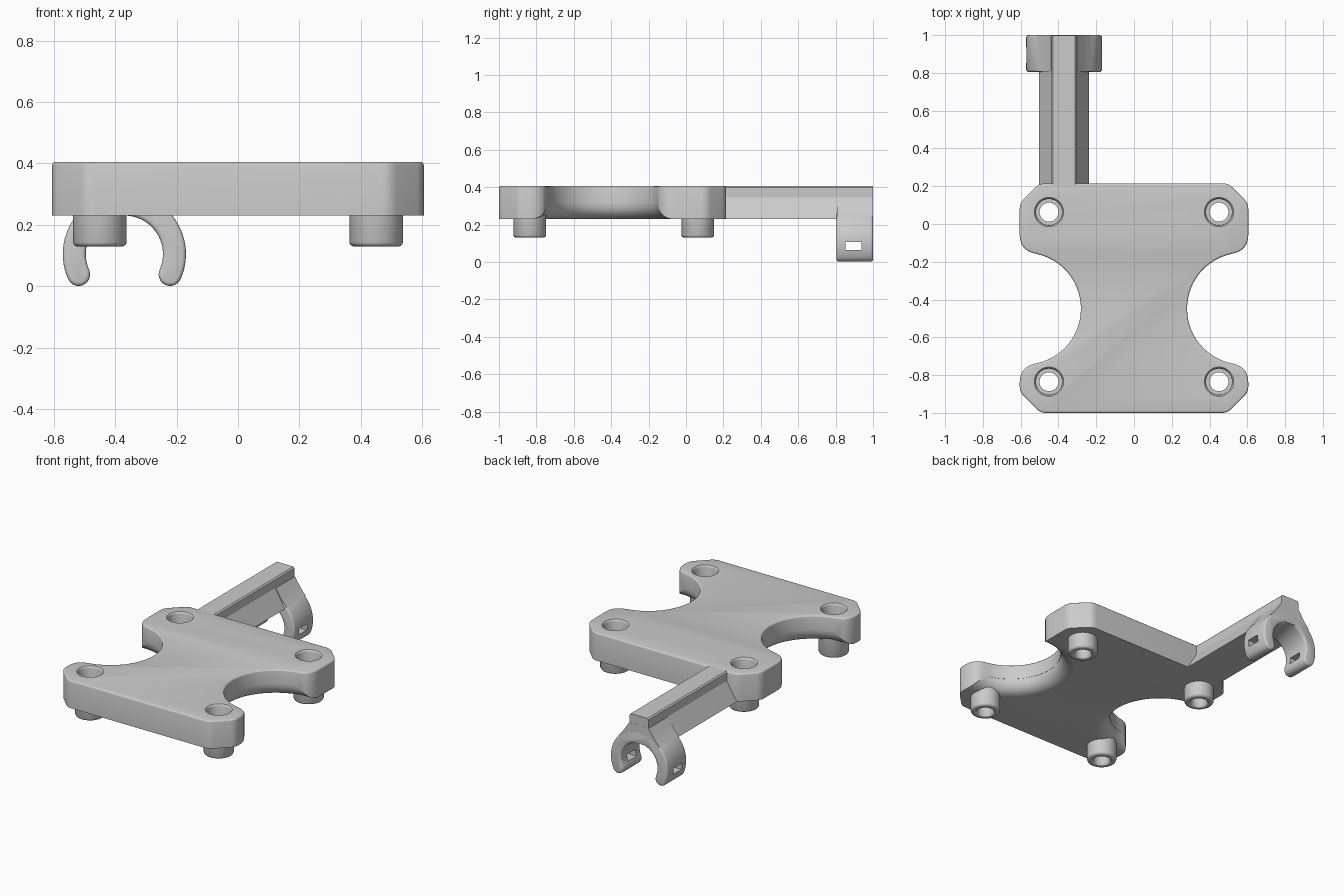
import bpy
import bmesh
from math import sin, cos, radians, pi
from mathutils import Vector, Matrix

cube = bpy.data.objects.get("Cube")
if cube:
    bpy.data.objects.remove(cube, do_unlink=True)

grey = bpy.data.materials.new("mid grey plastic")
grey.use_nodes = True
grey.diffuse_color = (0.6, 0.6, 0.6, 1)
for node in grey.node_tree.nodes:
    if node.type == 'BSDF_PRINCIPLED':
        node.inputs["Base Color"].default_value = grey.diffuse_color

BOTTOM, TOP = 0.23, 0.405
ARM_X = -0.37
HOLES = [(sx * 0.45, y) for sx in (-1, 1) for y in (0.063, -0.835)]


def make_object(name, bm):
    bmesh.ops.recalc_face_normals(bm, faces=bm.faces)
    mesh = bpy.data.meshes.new(name)
    bm.to_mesh(mesh)
    bm.free()
    mesh.materials.append(grey)
    obj = bpy.data.objects.new(name, mesh)
    bpy.context.collection.objects.link(obj)
    return obj


def prism(bm, points, lo, hi, to_3d):
    """Extrude a 2D outline from lo to hi; returns the two end faces."""
    rings = [[bm.verts.new(to_3d(u, v, w)) for u, v in points] for w in (lo, hi)]
    ends = [bm.faces.new(ring) for ring in rings]
    n = len(points)
    for i in range(n):
        j = (i + 1) % n
        bm.faces.new((rings[0][i], rings[0][j], rings[1][j], rings[1][i]))
    bmesh.ops.recalc_face_normals(bm, faces=bm.faces)
    bm.normal_update()
    return ends


def ease(bm, faces, width):
    """Round off the outer edges of end faces."""
    edges = [e for f in faces for e in f.edges]
    bmesh.ops.bevel(bm, geom=edges, offset=width, segments=3, profile=0.5, affect='EDGES')


def lathe(bm, profile, x, y, steps=48, solid=False):
    """Revolve a (radius, z) profile; solid ones are capped, others form a ring."""
    rings = [[bm.verts.new((x + r * cos(2 * pi * i / steps), y + r * sin(2 * pi * i / steps), z))
              for i in range(steps)] for r, z in profile]
    pairs = list(zip(rings, rings[1:]))
    if solid:
        bm.faces.new(rings[0])
        bm.faces.new(rings[-1])
    else:
        pairs.append((rings[-1], rings[0]))
    for a, b in pairs:
        for i in range(steps):
            j = (i + 1) % steps
            bm.faces.new((a[i], a[j], b[j], b[i]))


def rounded(corners, steps=6):
    """Round each (x, y, reach) corner of an outline."""
    out = []
    for i, (x, y, reach) in enumerate(corners):
        p = Vector((x, y))
        if not reach:
            out.append(p)
            continue
        before = Vector(corners[i - 1][:2])
        after = Vector(corners[(i + 1) % len(corners)][:2])
        a = p + (before - p).normalized() * reach
        b = p + (after - p).normalized() * reach
        for k in range(steps + 1):
            t = k / steps
            out.append(a * (1 - t) ** 2 + p * 2 * t * (1 - t) + b * t ** 2)
    return out


def activate(obj):
    bpy.ops.object.select_all(action='DESELECT')
    obj.select_set(True)
    bpy.context.view_layer.objects.active = obj


def cut(obj, cutter):
    mod = obj.modifiers.new("cut", 'BOOLEAN')
    mod.operation, mod.solver, mod.object = 'DIFFERENCE', 'EXACT', cutter
    activate(obj)
    bpy.ops.object.modifier_apply(modifier=mod.name)
    bpy.data.objects.remove(cutter, do_unlink=True)


def smooth(obj, angle=32):
    activate(obj)
    bpy.ops.object.shade_smooth_by_angle(angle=radians(angle))


# Base plate: chamfered corners and a round bite out of each side
BITE_X, BITE_Y, BITE_R = 0.577, -0.448, 0.296
half = [(0.495, -1, 0.03), (0.605, -0.89, 0.03), (0.605, -0.758, 0.08)]
for k in range(29):
    a = radians(257 - 154 * k / 28)
    half.append((BITE_X + BITE_R * cos(a), BITE_Y + BITE_R * sin(a), 0))
half += [(0.605, -0.138, 0.08), (0.605, 0.11, 0.03), (0.5, 0.215, 0.03)]
outline = half + [(-x, y, r) for x, y, r in reversed(half)]
bm = bmesh.new()
ends = prism(bm, rounded(outline), BOTTOM, TOP, lambda u, v, w: (u, v, w))
ease(bm, ends[1:], 0.01)
plate = make_object("base_plate", bm)

# Flared undersides of the side bites
FLARE = 0.08
flare = []
for k in range(9):
    t = k / 8 * pi / 2
    flare.append((BITE_R + 0.001 + FLARE * (1 - cos(t)), BOTTOM + FLARE * (1 - sin(t))))
flare = [(BITE_R + 0.001 + FLARE * (1 - cos(k * pi / 16)),
          BOTTOM + FLARE * (1 - sin(k * pi / 16))) for k in range(9)]
flare.append((BITE_R + FLARE + 0.001, 0.2))
bm = bmesh.new()
for sx in (-1, 1):
    lathe(bm, flare, sx * BITE_X, BITE_Y, 96, solid=True)
cut(plate, make_object("flare_cutter", bm))

# Screw holes with eased rims
bm = bmesh.new()
for x, y in HOLES:
    lathe(bm, [(0.07, 0.2), (0.07, 0.393), (0.073, 0.401), (0.079, 0.406), (0.079, 0.45)],
          x, y, solid=True)
cut(plate, make_object("hole_cutter", bm))
smooth(plate)

# Hollow standoff under each screw hole, with a ledge for the screw head
for i, (x, y) in enumerate(HOLES):
    bm = bmesh.new()
    lathe(bm, [(0.05, 0.135), (0.055, 0.13), (0.074, 0.13), (0.083, 0.134), (0.0875, 0.143),
               (0.0875, 0.32), (0.069, 0.32), (0.069, 0.235), (0.05, 0.235)], x, y)
    smooth(make_object(f"standoff_{i + 1}", bm), 50)


def along_y(u, v, w):
    return (ARM_X + u, w, v)


def mirrored(side):
    return side + [(-u, v) for u, v in reversed(side)]


# Arm: narrow rail on a sloped-sided beam
bm = bmesh.new()
prism(bm, mirrored([(0.133, BOTTOM), (0.066, 0.345), (0.066, 0.397), (0.058, TOP)]),
      0.2, 0.999, along_y)
make_object("arm_rail", bm)

# Clip: open ring with rounded tips
CLIP_Z, MID_R, HALF_T = 0.105, 0.163, 0.0375
START, END = radians(-24), radians(204)


def polar(r, a):
    return Vector((r * cos(a), CLIP_Z + r * sin(a)))


def tip(a, first):
    return [polar(MID_R, a) + HALF_T * Vector((cos(first + pi * k / 10), sin(first + pi * k / 10)))
            for k in range(1, 10)]


angles = [START + (END - START) * k / 48 for k in range(49)]
shape = [polar(MID_R + HALF_T, a) for a in angles] + tip(END, END)
shape += [polar(MID_R - HALF_T, a) for a in reversed(angles)] + tip(START, START + pi)
bm = bmesh.new()
ease(bm, prism(bm, shape, 0.805, 1.0, along_y), 0.012)
clip = make_object("cable_clip", bm)

# Strap window through both clip arms
bm = bmesh.new()
bmesh.ops.create_cube(bm, size=1, matrix=Matrix.Translation((ARM_X, 0.895, 0.085))
                      @ Matrix.Diagonal((0.6, 0.085, 0.042, 1)))
cut(clip, make_object("window_cutter", bm))
smooth(clip)

# Shoulder blending the clip into the rail
bm = bmesh.new()
prism(bm, mirrored([(0.11, 0.236), (0.145, 0.243), (0.117, 0.275), (0.098, 0.302),
                    (0.069, 0.345)]), 0.807, 0.9995, along_y)
smooth(make_object("clip_shoulder", bm))
